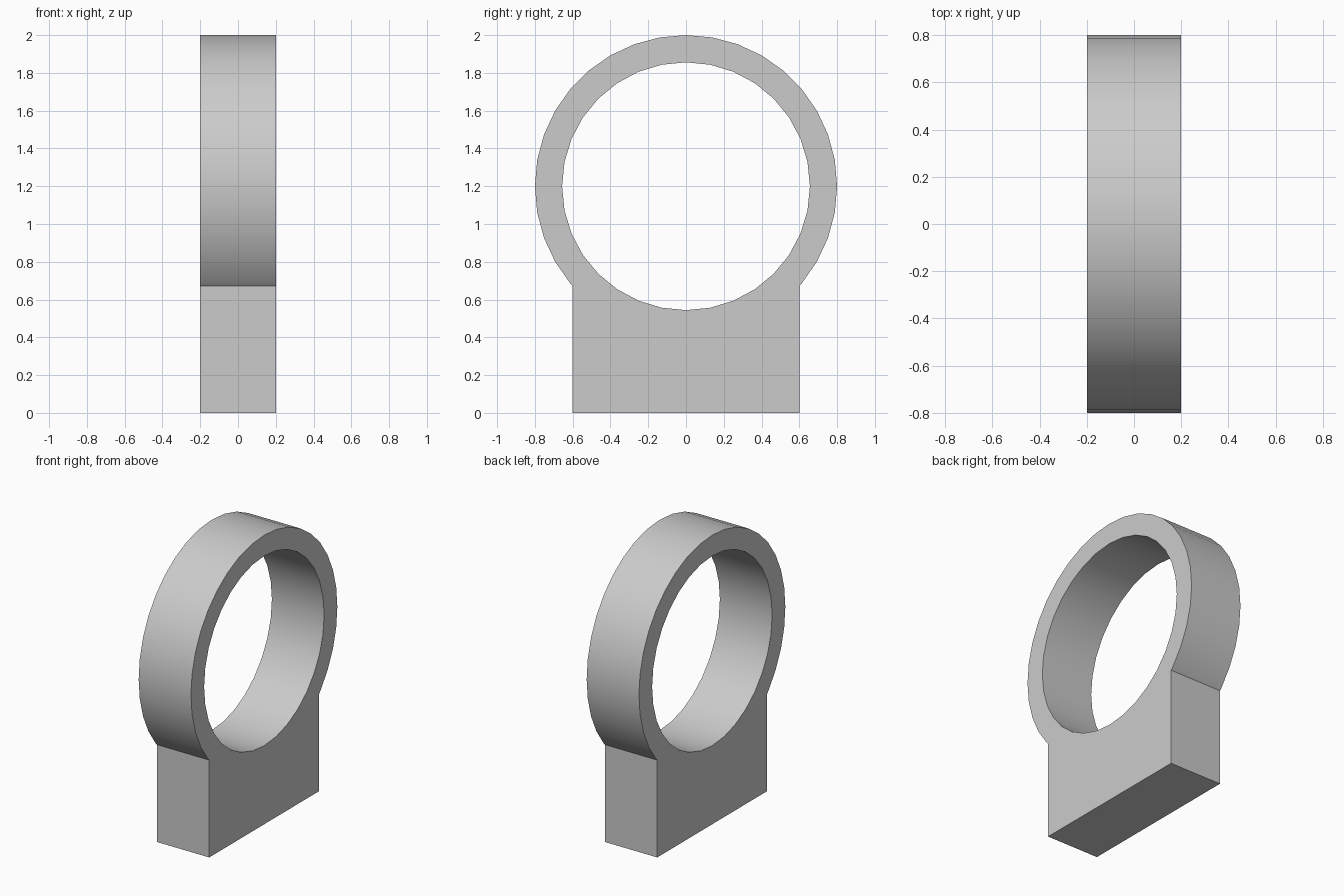
import bpy, bmesh
from math import sin, cos, pi, radians
from mathutils import Vector

cube = bpy.data.objects.get("Cube")
if cube:
    bpy.data.objects.remove(cube, do_unlink=True)

HALF_WIDTH = 0.2
CENTRE_Z = 1.2
OUTER_R, INNER_R = 0.8, 0.656
FOOT_Y, FOOT_TOP = 0.6, 0.673

grey = bpy.data.materials.new("plain grey")
grey.use_nodes = True
grey.diffuse_color = (0.6, 0.6, 0.6, 1)
grey.node_tree.nodes["Principled BSDF"].inputs["Base Color"].default_value = (0.6, 0.6, 0.6, 1)


def ring_point(radius, angle):
    return (radius * sin(angle), CENTRE_Z + radius * cos(angle))


def add_loop(bm, points):
    verts = [bm.verts.new((-HALF_WIDTH, y, z)) for y, z in points]
    return [bm.edges.new((v, verts[i - 1])) for i, v in enumerate(verts)]


# Outline: ring arc running down into the rectangular foot
outline = [ring_point(OUTER_R, radians(a)) for a in range(-130, 131, 10)]
outline += [(FOOT_Y, FOOT_TOP), (FOOT_Y, 0), (-FOOT_Y, 0), (-FOOT_Y, FOOT_TOP)]
# Round opening
bore = [ring_point(INNER_R, 2 * pi * i / 32) for i in range(32)]

# Fill the side face and extrude it through the width
bm = bmesh.new()
edges = add_loop(bm, outline) + add_loop(bm, bore)
bmesh.ops.triangle_fill(bm, edges=edges, use_beauty=True, normal=Vector((-1, 0, 0)))
result = bmesh.ops.extrude_face_region(bm, geom=bm.faces[:], use_keep_orig=True)
moved = [g for g in result["geom"] if isinstance(g, bmesh.types.BMVert)]
bmesh.ops.translate(bm, verts=moved, vec=(2 * HALF_WIDTH, 0, 0))
bmesh.ops.recalc_face_normals(bm, faces=bm.faces[:])

mesh = bpy.data.meshes.new("ring_mount")
bm.to_mesh(mesh)
bm.free()
mesh.materials.append(grey)
mount = bpy.data.objects.new("ring_mount", mesh)
bpy.context.collection.objects.link(mount)

# Smooth curved walls, crisp rims and corners
bpy.ops.object.select_all(action="DESELECT")
mount.select_set(True)
bpy.context.view_layer.objects.active = mount
bpy.ops.object.shade_smooth_by_angle(angle=radians(30))
